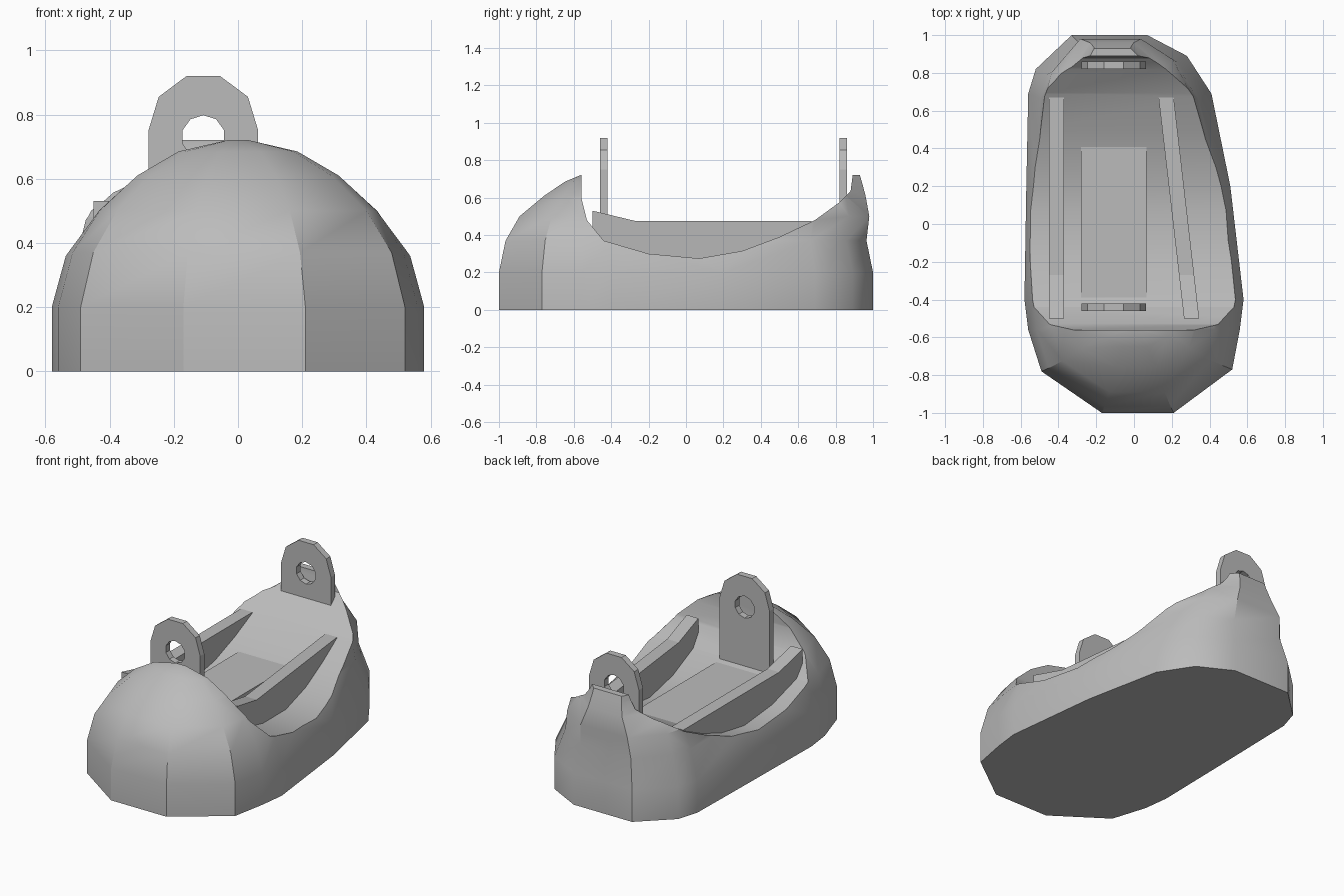
import bpy, bmesh, math
from mathutils import Matrix

default = bpy.data.objects.get("Cube")
if default:
    bpy.data.objects.remove(default, do_unlink=True)

grey = bpy.data.materials.new("plain_grey")
grey.use_nodes = True
grey.diffuse_color = (0.5, 0.5, 0.5, 1)
grey.node_tree.nodes["Principled BSDF"].inputs["Base Color"].default_value = (0.5, 0.5, 0.5, 1)


def finish(name, bm):
    bmesh.ops.recalc_face_normals(bm, faces=bm.faces)
    mesh = bpy.data.meshes.new(name)
    bm.to_mesh(mesh)
    bm.free()
    mesh.materials.append(grey)
    obj = bpy.data.objects.new(name, mesh)
    bpy.context.collection.objects.link(obj)
    return obj


def loft(name, rings):
    """Skin closed rings of equal length and cap both ends."""
    bm = bmesh.new()
    rows = [[bm.verts.new(p) for p in ring] for ring in rings]
    n = len(rows[0])
    for low, high in zip(rows, rows[1:]):
        for i in range(n):
            j = (i + 1) % n
            bm.faces.new((low[i], low[j], high[j], high[i]))
    bm.faces.new(rows[0])
    bm.faces.new(rows[-1])
    return finish(name, bm)


def carve(obj, cutter):
    mod = obj.modifiers.new("carve", 'BOOLEAN')
    mod.operation = 'DIFFERENCE'
    mod.solver = 'EXACT'
    mod.object = cutter
    bpy.ops.object.select_all(action='DESELECT')
    bpy.context.view_layer.objects.active = obj
    obj.select_set(True)
    bpy.ops.object.modifier_apply(modifier=mod.name)
    bpy.data.objects.remove(cutter, do_unlink=True)


# Body: footprint drawn in towards a domed toe and a narrower raised heel
footprint = [(-0.17, -1), (0.21, -1), (0.52, -0.77), (0.56, -0.56), (0.58, -0.4),
             (0.51, 0.2), (0.41, 0.69), (0.28, 0.89), (0.07, 1), (-0.33, 1),
             (-0.52, 0.82), (-0.56, 0.69), (-0.57, 0.2), (-0.58, -0.4),
             (-0.56, -0.56), (-0.49, -0.78)]
# height, toe width, toe length, heel width, heel length
levels = [(0, 1, 1, 1, 1), (0.2, 1, 1, 1, 1), (0.37, 0.92, 0.92, 0.86, 0.965),
          (0.5, 0.77, 0.75, 0.8, 0.98), (0.61, 0.56, 0.45, 0.58, 0.96),
          (0.685, 0.33, 0.2, 0.5, 0.94), (0.72, 0.06, 0.01, 0.48, 0.93)]


def body_ring(z, toe_w, toe_l, heel_w, heel_l):
    ring = []
    for x, y in footprint:
        if y < 0:
            ring.append((x * toe_w, -0.56 + (y + 0.56) * toe_l if y < -0.5 else y, z))
        else:
            ring.append((-0.1 + (x + 0.1) * heel_w, y * heel_l if y > 0.5 else y, z))
    return ring


body = loft("body", [body_ring(*level) for level in levels])

# Scooped cavity across the body
scoop = [(-0.56, 1), (-0.56, 0.6), (-0.53, 0.48), (-0.44, 0.37), (-0.2, 0.3),
         (0.07, 0.275), (0.3, 0.315), (0.5, 0.39), (0.69, 0.48), (0.82, 0.575),
         (0.88, 0.635), (0.89, 0.71), (0.89, 1)]
carve(body, loft("scoop_cutter", [[(x, y, z) for y, z in scoop] for x in (-1, 1)]))
bpy.ops.object.shade_smooth_by_angle(angle=math.radians(30))

# Floor plate between the rails
plate = [(-0.28, -0.46), (0.065, -0.46), (0.065, 0.44), (-0.28, 0.44)]
loft("floor_plate", [[(x, y, z) for x, y in plate] for z in (0.22, 0.355)])

# Rails: the left one runs at a slant
rail = [(-0.5, 0.22), (-0.5, 0.53), (-0.27, 0.475), (0.67, 0.475), (0.67, 0.22)]
for name, front_x, back_x in (("left_rail", 0.265, 0.13), ("right_rail", -0.45, -0.45)):
    def side(offset):
        return [(front_x + (back_x - front_x) * (y + 0.5) / 1.17 + offset, y, z)
                for y, z in rail]
    loft(name, [side(0), side(0.08)])

# Upright lugs, each with a round hole
mid_x = -0.108
half = [(0.171, 0.75), (0.139, 0.855), (0.052, 0.92)]
for name, y, bottom in (("front_lug", -0.44, 0.25), ("rear_lug", 0.84, 0.45)):
    right = [(0.171, bottom)] + half
    outline = right + [(-x, z) for x, z in reversed(right)]
    lug = loft(name, [[(mid_x + x, y + d, z) for x, z in outline] for d in (-0.02, 0.02)])
    bm = bmesh.new()
    bmesh.ops.create_cone(bm, cap_ends=True, segments=10, radius1=0.068, radius2=0.068,
                          depth=0.2, matrix=Matrix.Translation((mid_x, y, 0.73))
                          @ Matrix.Rotation(math.pi / 2, 4, 'X'))
    carve(lug, finish("hole_cutter", bm))
